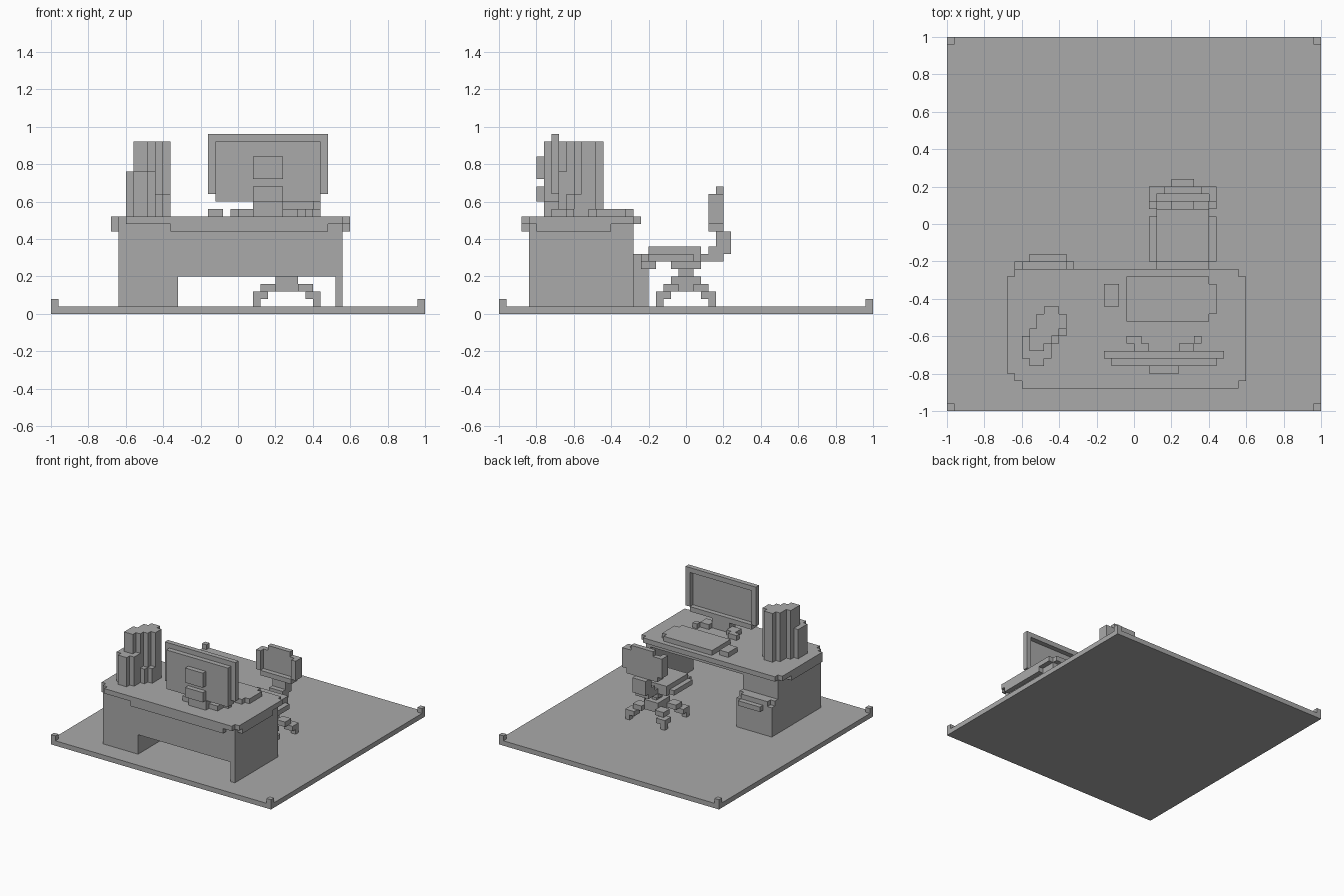
import bpy, bmesh
from mathutils import Vector
from itertools import product

UNIT = 0.04

if "Cube" in bpy.data.objects:
    bpy.data.objects.remove(bpy.data.objects["Cube"])

grey = bpy.data.materials.new("plain_grey")
grey.use_nodes = True
grey.diffuse_color = (0.4, 0.4, 0.4, 1)
grey.node_tree.nodes["Principled BSDF"].inputs["Base Color"].default_value = (0.4, 0.4, 0.4, 1)


def part(name, *boxes, cut=()):
    """Union of block boxes (x0, x1, y0, y1, z0, z1) as one clean shell."""
    def cells(b):
        return product(range(b[0], b[1]), range(b[2], b[3]), range(b[4], b[5]))
    solid = {c for b in boxes for c in cells(b)} - {c for b in cut for c in cells(b)}
    bm = bmesh.new()
    corners = {}

    def vert(p):
        key = tuple(p)
        if key not in corners:
            corners[key] = bm.verts.new(Vector(key) * UNIT)
        return corners[key]

    for cell in solid:
        for axis, side in product(range(3), (0, 1)):
            near = list(cell)
            near[axis] += 1 if side else -1
            if tuple(near) in solid:
                continue
            u, v = (axis + 1) % 3, (axis + 2) % 3
            ring = []
            for du, dv in ((0, 0), (1, 0), (1, 1), (0, 1)):
                p = list(cell)
                p[axis] += side
                p[u] += du
                p[v] += dv
                ring.append(vert(p))
            bm.faces.new(ring if side else ring[::-1])
    bmesh.ops.dissolve_limit(bm, angle_limit=0.01, verts=bm.verts, edges=bm.edges)
    mesh = bpy.data.meshes.new(name)
    bm.to_mesh(mesh)
    bm.free()
    mesh.materials.append(grey)
    obj = bpy.data.objects.new(name, mesh)
    bpy.context.collection.objects.link(obj)
    return obj


# Floor with a small post on each corner
posts = [(x, x + 1, y, y + 1, 1, 2) for x in (-25, 24) for y in (-25, 24)]
part("floor", (-25, 25, -25, 25, 0, 1), *posts)

# Desk: stepped top, pedestal, side panel and front panel
part("desk_top",
     (-15, 14, -22, -6, 12, 13), (-16, 14, -21, -6, 12, 13),
     (-17, 15, -20, -7, 12, 13), (14, 15, -21, -20, 12, 13),
     (-16, 14, -21, -7, 11, 12), (-9, 12, -22, -21, 11, 12),
     (-17, 15, -20, -10, 11, 12))
part("desk_body", (-16, -8, -21, -7, 1, 11), (13, 14, -21, -7, 1, 11),
     (-8, 13, -21, -20, 5, 11))
part("drawer", (-16, -8, -7, -6, 1, 8), (-16, -8, -6, -5, 1, 7),
     (-15, -9, -6, -5, 7, 8))
part("drawer_handle", (-14, -9, -5, -4, 6, 7))

# Books standing in a slanted row: column, front, back
rows = [(-15, -18, -15), (-14, -19, -14), (-13, -19, -12),
        (-12, -18, -11), (-11, -16, -11), (-10, -15, -12)]
books = []
for x, front, back in rows:
    step = front + (2 if x < -11 else 1)
    low = 19 if x < -11 else 16
    books += [(x, x + 1, front, step, 13, low),
              (x, x + 1, step, back, 13, 19 if x == -15 else 23)]
part("books", *books)

# Monitor with recessed screen, rear bump and splayed stand
part("monitor", (-4, 12, -18, -17, 16, 24), (-3, 11, -19, -17, 15, 23),
     (2, 6, -20, -19, 18, 21), cut=[(-3, 11, -18, -17, 16, 23)])
part("monitor_stand", (2, 6, -20, -19, 15, 17), (2, 6, -19, -17, 13, 15),
     (0, 2, -18, -16, 13, 14), (6, 8, -18, -16, 13, 14),
     (-1, 0, -16, -15, 13, 14), (8, 9, -16, -15, 13, 14),
     (0, 1, -16, -15, 13, 14))

# Keyboard and mouse
part("keyboard", (-1, 10, -13, -7, 13, 14), (10, 11, -12, -8, 13, 14))
part("mouse", (-4, -2, -11, -8, 13, 14))

# Chair seat and backrest
part("chair_seat", (3, 10, -6, 2, 7, 8), (3, 10, -5, 2, 8, 9),
     (2, 11, -5, 1, 7, 8), (4, 9, -6, -4, 6, 7))
part("chair_bracket", (5, 8, 2, 5, 7, 8), (5, 8, 3, 5, 8, 9), (5, 8, 4, 6, 8, 11))
part("chair_back", (2, 11, 3, 5, 12, 16), (3, 10, 3, 5, 11, 16),
     (4, 9, 3, 5, 16, 17), cut=[(3, 10, 3, 4, 12, 17)])

# Chair base: post and four diagonal stepped legs around the post
base = [(6, 7, -1, 1, 4, 6), (5, 8, -1, 1, 4, 5), (5, 8, -2, 2, 6, 7)]
leg = [(4, 5, 3, 4, 1, 3), (3, 5, 2, 4, 2, 3), (2, 4, 1, 3, 3, 4), (0, 2, 0, 2, 3, 5)]
for sx, sy in product((1, -1), repeat=2):
    for x0, x1, y0, y1, z0, z1 in leg:
        xs = (6 + x0, 6 + x1) if sx > 0 else (7 - x1, 7 - x0)
        ys = (y0, y1) if sy > 0 else (-y1, -y0)
        base.append((*xs, *ys, z0, z1))
part("chair_base", *base)
